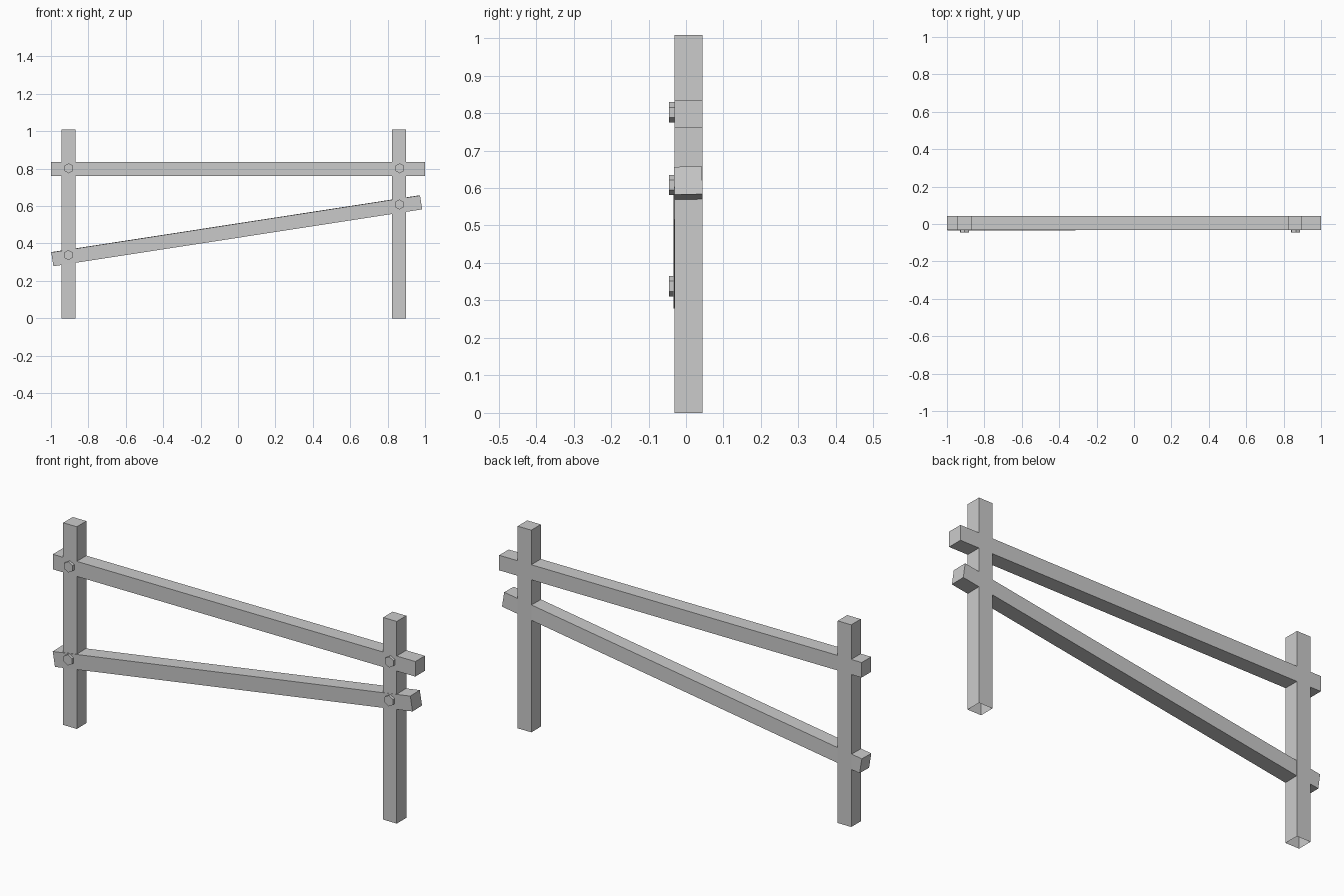
import bpy, bmesh
from math import radians
from mathutils import Matrix

if "Cube" in bpy.data.objects:
    bpy.data.objects.remove(bpy.data.objects["Cube"])

T = 0.075      # timber thickness
YC = 0.0065    # timber centre line in y


def finish(name, bm, loc, rot=(0, 0, 0)):
    mesh = bpy.data.meshes.new(name)
    bm.to_mesh(mesh)
    bm.free()
    ob = bpy.data.objects.new(name, mesh)
    ob.location, ob.rotation_euler = loc, rot
    bpy.context.collection.objects.link(ob)
    return ob


def beam(name, size, loc, rot=(0, 0, 0), open_bottom=False):
    bm = bmesh.new()
    bmesh.ops.create_cube(bm, size=1)
    bmesh.ops.scale(bm, vec=size, verts=bm.verts)
    if open_bottom:
        bm.normal_update()
        low = [f for f in bm.faces if f.normal.z < -0.9]
        bmesh.ops.delete(bm, geom=low, context='FACES_ONLY')
    return finish(name, bm, loc, rot)


def bolt(name, x, z):
    # hexagonal head, pointing to the front with a corner at the top
    bm = bmesh.new()
    bmesh.ops.create_cone(bm, cap_ends=True, segments=6, radius1=0.027,
                          radius2=0.027, depth=0.018,
                          matrix=Matrix.Rotation(radians(90), 4, 'X'))
    top = max(v.co.z for v in bm.verts)
    if top < 0.026:  # turn so that a corner is at the top
        bmesh.ops.rotate(bm, matrix=Matrix.Rotation(radians(30), 3, 'Y'), verts=bm.verts)
    return finish(name, bm, (x, -0.036, z))


# Posts, open underneath
for side, x in (("left", -0.905), ("right", 0.86)):
    beam(f"{side}_post", (T, T, 1.008), (x, YC, 0.504), open_bottom=True)

# Level top rail and fallen lower rail
beam("top_rail", (2.0, T, T), (0, YC, 0.798))
beam("slanted_rail", (1.995, T, T), (-0.007, YC - 0.0015, 0.468),
     (radians(1), radians(-8.77), radians(0.05)))

# Bolts where rails cross posts
for i, (x, z) in enumerate(((-0.905, 0.802), (0.865, 0.802),
                            (-0.907, 0.338), (0.863, 0.608))):
    bolt(f"bolt_{i + 1}", x, z)
